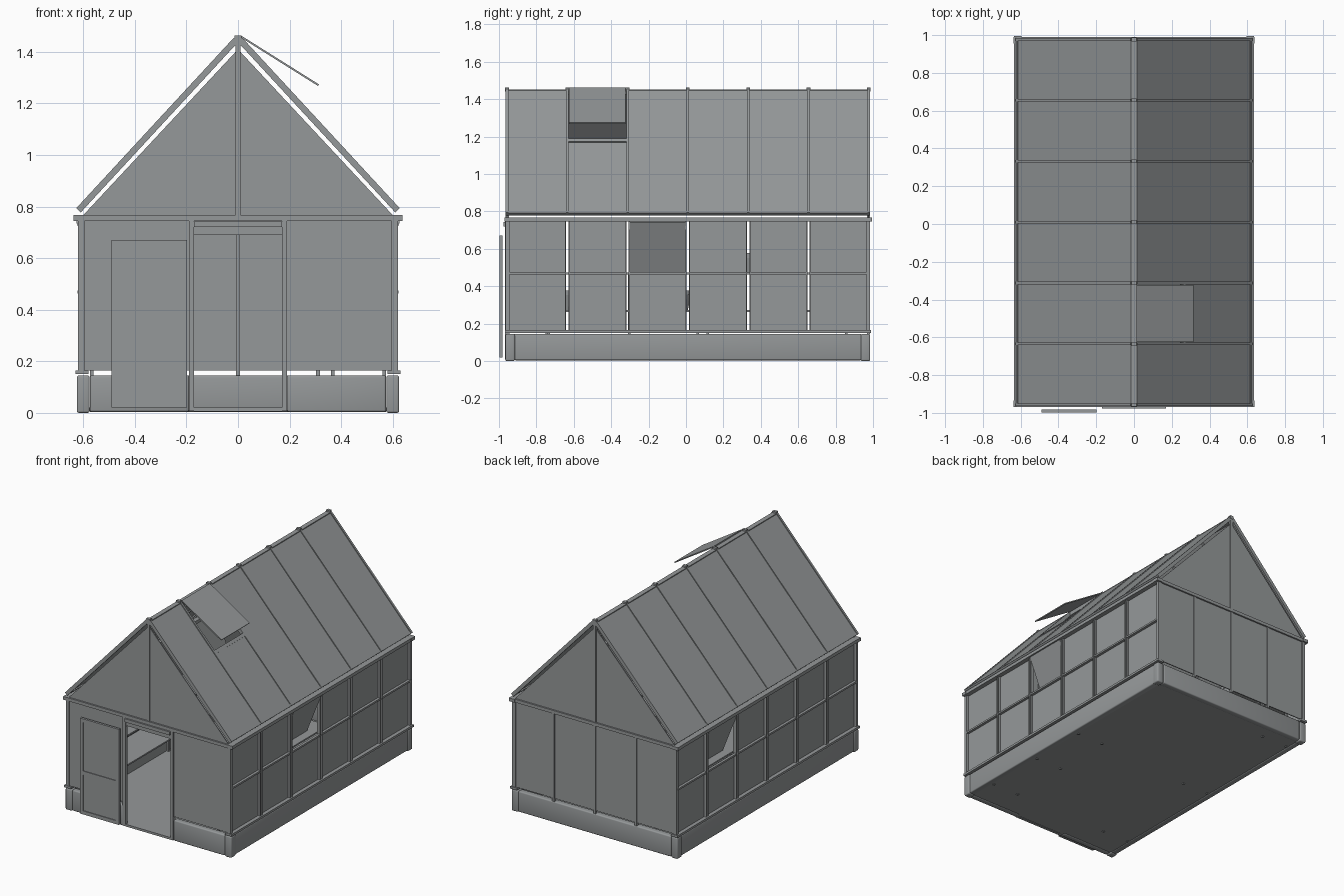
import bpy, bmesh, math
from mathutils import Matrix

cube = bpy.data.objects.get("Cube")
if cube:
    bpy.data.objects.remove(cube, do_unlink=True)

grey = bpy.data.materials.new("plain grey")
grey.use_nodes = True
colour = (0.30, 0.315, 0.32, 1)
grey.diffuse_color = colour
grey.node_tree.nodes["Principled BSDF"].inputs["Base Color"].default_value = colour


def finish(name, bm):
    bmesh.ops.recalc_face_normals(bm, faces=bm.faces)
    mesh = bpy.data.meshes.new(name)
    bm.to_mesh(mesh)
    bm.free()
    mesh.materials.append(grey)
    ob = bpy.data.objects.new(name, mesh)
    bpy.context.collection.objects.link(ob)
    return ob


def prism(name, outline, y0, y1):
    """Extrude an x-z outline along y."""
    bm = bmesh.new()
    ends = [[bm.verts.new((x, y, z)) for x, z in outline] for y in (y0, y1)]
    n = len(outline)
    for ring in ends:
        bm.faces.new(ring)
    for i in range(n):
        j = (i + 1) % n
        bm.faces.new((ends[0][i], ends[0][j], ends[1][j], ends[1][i]))
    return finish(name, bm)


def box(name, x0, x1, y0, y1, z0, z1):
    return prism(name, [(x0, z0), (x1, z0), (x1, z1), (x0, z1)], y0, y1)


def soft_box(name, *size):
    ob = box(name, *size)
    mod = ob.modifiers.new("rounded edges", "BEVEL")
    mod.width, mod.segments = 0.008, 3
    for p in ob.data.polygons:
        p.use_smooth = True
    return ob


def frame(name, x0, x1, y0, y1, z0, z1, w):
    """Four bars around a rectangle facing y."""
    for a, b, c, d in ((x0, x0 + w, z0, z1), (x1 - w, x1, z0, z1),
                       (x0 + w, x1 - w, z0, z0 + w), (x0 + w, x1 - w, z1 - w, z1)):
        box(name, a, b, y0, y1, c, d)


def mirrored(name, s, x0, x1, *rest, make=box):
    return make(name, min(s * x0, s * x1), max(s * x0, s * x1), *rest)


def pot(name, x, y, z):
    bm = bmesh.new()
    for r0, r1, h, lift in ((0.03, 0.045, 0.08, 0), (0.052, 0.052, 0.025, 0.08)):
        bmesh.ops.create_cone(bm, cap_ends=True, segments=20, radius1=r0, radius2=r1, depth=h,
                              matrix=Matrix.Translation((x, y, z + lift + h / 2)))
    finish(name, bm)


FRONT, BACK = -0.965, 0.985
bars = [FRONT + 0.008 + i * (BACK - FRONT - 0.016) / 6 for i in range(7)]
WALL_LOW, WALL_TOP = 0.165, 0.745

# Roof slope: t runs from ridge to eave, off is the height above the glass
RUN, RISE = 0.61, 0.66
SLOPE = math.hypot(RUN, RISE)


def on_slope(s, t, off):
    return (s * (0.01 + RUN * t + off * RISE / SLOPE), 1.447 - RISE * t + off * RUN / SLOPE)


def slope_slab(name, s, t0, t1, low, high, y0, y1):
    prism(name, [on_slope(s, t0, low), on_slope(s, t1, low),
                 on_slope(s, t1, high), on_slope(s, t0, high)], y0, y1)


# Floor and base
box("floor", -0.6, 0.6, -0.95, 0.97, 0.008, 0.02)
for s in (-1, 1):
    mirrored("side_base", s, 0.578, 0.62, -0.92, 0.94, 0.004, 0.145, make=soft_box)
    mirrored("front_base", s, 0.19, 0.574, FRONT, -0.925, 0.004, 0.145, make=soft_box)
    for y in (FRONT, BACK - 0.05):
        mirrored("corner_base", s, 0.575, 0.625, y, y + 0.05, 0, 0.145, make=soft_box)
    mirrored("sill", s, 0.58, 0.63, FRONT - 0.003, BACK + 0.005, 0.15, 0.165)
    mirrored("eave_rail", s, 0.595, 0.635, FRONT - 0.005, BACK + 0.01, WALL_TOP, 0.767)
soft_box("back_base", -0.574, 0.574, BACK - 0.042, BACK, 0.004, 0.145)

# Side walls with one tilted window each
for s, window_bay in ((1, 2), (-1, 4)):
    for i in range(6):
        y0, y1 = bars[i] + 0.006, bars[i + 1] - 0.006
        if i == window_bay:
            mirrored("side_glass", s, 0.598, 0.604, y0, y1, WALL_LOW, 0.47)
            prism("tilted_window", [(s * 0.628, 0.742), (s * 0.52, 0.472),
                                    (s * 0.514, 0.474), (s * 0.621, 0.742)], y0 + 0.008, y1 - 0.004)
        else:
            mirrored("side_glass", s, 0.598, 0.604, y0, y1, WALL_LOW, WALL_TOP)
        mirrored("middle_rail", s, 0.604, 0.622, y0, y1, 0.463, 0.475)
        for y in (y0, y1 - 0.006):
            mirrored("side_bar", s, 0.596, 0.62, y, y + 0.006, WALL_LOW, WALL_TOP)

# End walls and gables
for y, out in ((FRONT, -1), (BACK, 1)):
    a, b = sorted((y - out * 0.006, y - out * 0.012))
    c, d = sorted((y, y - out * 0.018))
    box("end_beam", -0.637, 0.637, min(y - out * 0.03, y + out * 0.005),
        max(y - out * 0.03, y + out * 0.005), WALL_TOP, 0.767)
    prism("gable", [(-0.6, 0.767), (0.6, 0.767), (0, 1.41)], a, b)
    box("gable_post", -0.01, 0.01, c, d, 0.767, 1.45)
    for s in (-1, 1):
        mirrored("corner_post", s, 0.595, 0.62, c, d, 0.15, WALL_TOP)
for s in (-1, 1):
    mirrored("front_panel", s, 0.19, 0.6, FRONT + 0.006, FRONT + 0.012, WALL_LOW, WALL_TOP)
    mirrored("door_post", s, 0.17, 0.19, FRONT - 0.004, FRONT + 0.02, 0.008, WALL_TOP)
box("back_panel", -0.6, 0.6, BACK - 0.012, BACK - 0.006, WALL_LOW, WALL_TOP)
for x in (-0.31, 0, 0.31):
    box("back_post", x - 0.008, x + 0.008, BACK - 0.018, BACK, 0.145, WALL_TOP)

# Doorway and open sliding door
box("door_threshold", -0.17, 0.17, FRONT, FRONT + 0.02, 0.005, 0.02)
box("door_header", -0.17, 0.17, FRONT + 0.002, FRONT + 0.012, 0.69, WALL_TOP)
box("door_track", -0.17, 0.17, FRONT - 0.012, FRONT + 0.002, 0.72, 0.743)
frame("door_frame", -0.49, -0.198, -0.998, -0.982, 0.02, 0.67, 0.024)
box("door_panel", -0.466, -0.222, -0.993, -0.987, 0.044, 0.646)
box("door_middle_rail", -0.466, -0.222, -0.998, -0.982, 0.29, 0.315)

# Roof, ridge and rafters
HATCH, HATCH_T = 1, 0.41
for s in (-1, 1):
    for i in range(6):
        y0, y1 = bars[i] + 0.006, bars[i + 1] - 0.006
        start = HATCH_T if s == 1 and i == HATCH else 0
        slope_slab("roof_glass", s, start, 1, -0.004, 0.004, y0, y1)
        if start:
            slope_slab("hatch_sill", s, start - 0.01, start + 0.015, -0.014, 0.01, y0, y1)
    for y in bars:
        slope_slab("rafter", s, 0, 1, -0.014, 0.01, y - 0.007, y + 0.007)
    slope_slab("eave_strip", s, 0.985, 1, -0.012, 0.008, bars[0], bars[-1])
prism("roof_hatch", [(0.012, 1.455), (0.31, 1.268), (0.314, 1.274), (0.014, 1.462)],
      bars[HATCH] + 0.01, bars[HATCH + 1] - 0.01)
box("ridge", -0.016, 0.016, FRONT, BACK, 1.425, 1.452)
for y in bars:
    box("ridge_joint", -0.014, 0.014, y - 0.01, y + 0.01, 1.44, 1.463)

# Benches with pots inside
for s, y0, y1 in ((1, -0.76, 0.14), (-1, -0.77, 0.88)):
    for z in (0.262, 0.462):
        mirrored("bench_shelf", s, 0.35, 0.58, y0, y1, z, z + 0.01)
    for x in (0.36, 0.56):
        for y in (y0 + 0.02, (y0 + y1) / 2, y1 - 0.03):
            mirrored("bench_leg", s, x, x + 0.014, y, y + 0.014, 0.003, 0.462)
    for i, y in enumerate((-0.64, -0.42, -0.02)):
        pot("plant_pot", s * 0.46, y, 0.272 if i != 1 else 0.472)
pot("plant_pot", -0.46, 0.34, 0.472)
